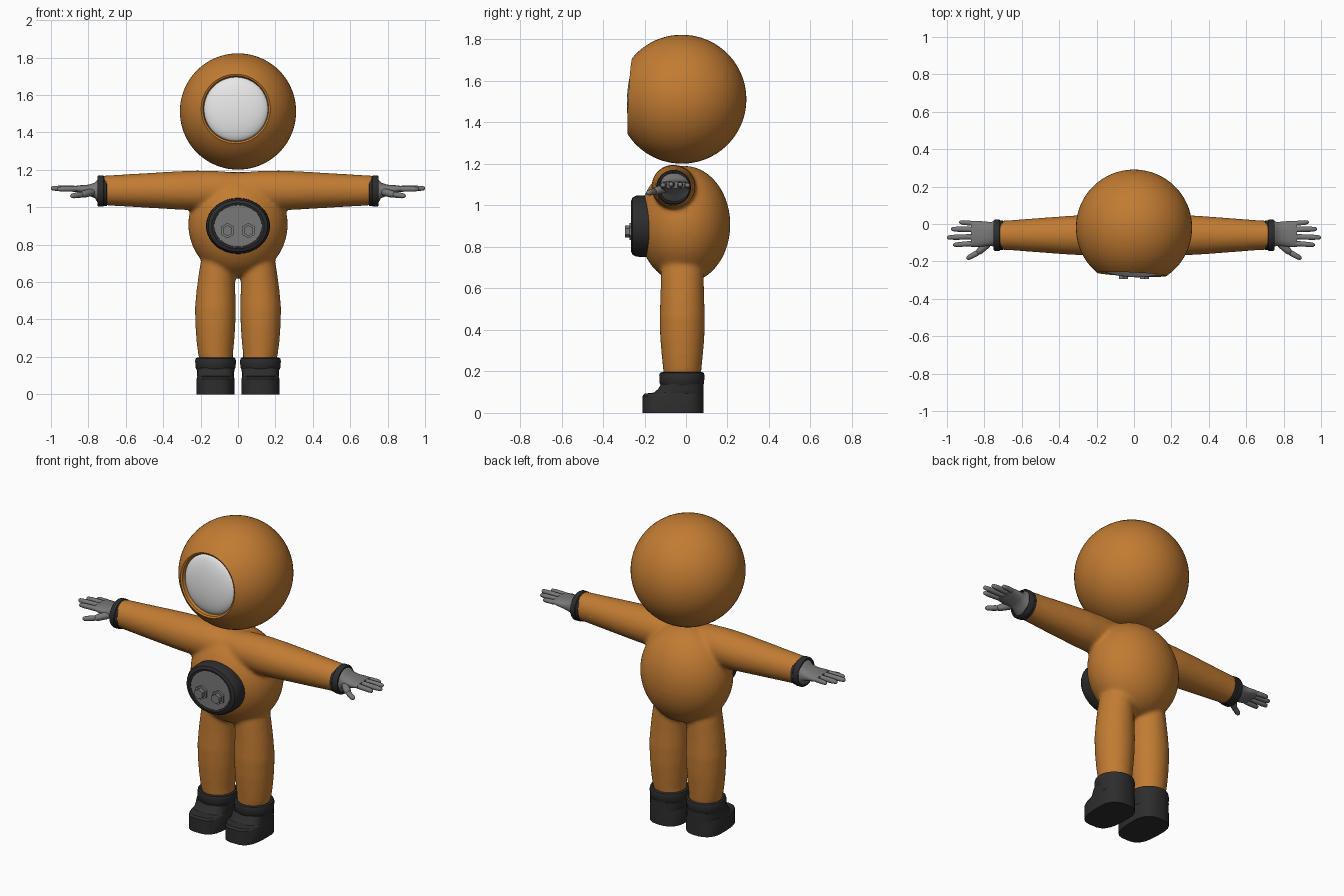
import bpy, bmesh, math
from mathutils import Vector

if "Cube" in bpy.data.objects:
    bpy.data.objects.remove(bpy.data.objects["Cube"])

X, Y, Z = Vector((1, 0, 0)), Vector((0, 1, 0)), Vector((0, 0, 1))


def material(name, rgb):
    m = bpy.data.materials.new(name)
    m.diffuse_color = (*rgb, 1)
    m.use_nodes = True
    m.node_tree.nodes["Principled BSDF"].inputs["Base Color"].default_value = m.diffuse_color
    return m


ORANGE = material("suit_orange", (0.54, 0.20, 0.032))
BLACK = material("rubber_black", (0.026, 0.026, 0.027))
GREY = material("glove_grey", (0.19, 0.19, 0.19))
WHITE = material("visor_white", (0.80, 0.80, 0.80))


def ring(c, u, v, ru, rv, n=24, power=2.0):
    """Closed (super)ellipse of points around c."""
    pts = []
    for i in range(n):
        a = 2 * math.pi * (i + 0.5) / n
        ca, sa = math.cos(a), math.sin(a)
        pts.append(Vector(c) + u * math.copysign(abs(ca) ** (2 / power), ca) * ru
                   + v * math.copysign(abs(sa) ** (2 / power), sa) * rv)
    return pts


def loft(bm, rings, cap=True):
    """Skin consecutive rings with quads and close both ends."""
    rows = [[bm.verts.new(p) for p in r] for r in rings]
    n = len(rows[0])
    faces = []
    for a, b in zip(rows, rows[1:]):
        for i in range(n):
            j = (i + 1) % n
            faces.append(bm.faces.new((a[i], a[j], b[j], b[i])))
    if cap:
        faces += [bm.faces.new(rows[0]), bm.faces.new(rows[-1])]
    bmesh.ops.recalc_face_normals(bm, faces=faces)


def lathe(bm, origin, axis, profile, n=32, sx=1.0, cap=True):
    """Revolve (radius, height) pairs round an axis; sx stretches sideways."""
    axis = Vector(axis).normalized()
    u = axis.cross(Z if abs(axis.z) < 0.9 else X).normalized()
    v = u.cross(axis).normalized()
    loft(bm, [ring(Vector(origin) + axis * h, u, v, r * sx, r, n) for r, h in profile], cap)


def finish(name, bm, mat, angle=35):
    me = bpy.data.meshes.new(name)
    bm.to_mesh(me)
    bm.free()
    ob = bpy.data.objects.new(name, me)
    bpy.context.collection.objects.link(ob)
    me.materials.append(mat)
    if angle:
        bpy.ops.object.select_all(action='DESELECT')
        ob.select_set(True)
        bpy.context.view_layer.objects.active = ob
        bpy.ops.object.shade_smooth_by_angle(angle=math.radians(angle))
    return ob


# Helmet shell with a round face opening and an inward lip
HC, HR = Vector((0, -0.02, 1.512)), 0.311
FACE = Vector((-0.012, -0.249, 0.014))
bm = bmesh.new()
shell = []
for i in range(33):
    a = math.radians(179.5 + (36.6 - 179.5) * i / 32)
    shell.append((HR * math.sin(a), HR * math.cos(a)))
lathe(bm, HC, FACE, shell + [(0.176, 0.244), (0.168, 0.215)], 64)
finish("helmet", bm, ORANGE)

# Bulging visor
bm = bmesh.new()
lathe(bm, HC, FACE, [(0.174 * math.cos(t * math.pi / 20), 0.218 + 0.046 * math.sin(t * math.pi / 20))
                     for t in range(10)] + [(0.002, 0.264)], 48)
finish("visor", bm, WHITE, 60)

# Suit: round torso, arms and legs blended into one skin
bm = bmesh.new()
torso = []
for i in range(25):
    a = math.radians(-89 + 178 * i / 24)
    torso.append(ring((0, -0.008, 0.908 + 0.283 * math.sin(a)), X, Y,
                      0.266 * math.cos(a), 0.222 * math.cos(a), 48))
loft(bm, torso)
ARM = [(0.0, 0.092, 0.095), (0.1, 0.102, 0.104), (0.22, 0.107, 0.107), (0.32, 0.106, 0.103),
       (0.42, 0.099, 0.097), (0.54, 0.09, 0.09), (0.64, 0.082, 0.084), (0.73, 0.077, 0.079)]
LEG = [(0.16, 0.112, 0.086, 0.088), (0.21, 0.120, 0.093, 0.093), (0.28, 0.121, 0.101, 0.1),
       (0.36, 0.121, 0.107, 0.107), (0.46, 0.121, 0.110, 0.110), (0.56, 0.118, 0.104, 0.106),
       (0.66, 0.112, 0.096, 0.104), (0.76, 0.105, 0.085, 0.098)]
for s in (-1, 1):
    loft(bm, [ring((s * x, -0.06, 1.09), Y, Z, ry, rz) for x, ry, rz in ARM])
    loft(bm, [ring((s * x, -0.018, z), X, Y, rx, ry) for z, x, rx, ry in LEG])
suit = finish("suit", bm, ORANGE, None)
rm = suit.modifiers.new("blend", 'REMESH')
rm.mode, rm.voxel_size, rm.use_smooth_shade = 'VOXEL', 0.0105, True
sm = suit.modifiers.new("soften", 'SMOOTH')
sm.factor, sm.iterations = 0.5, 10

# Chest unit: bevelled oval housing, inset panel, two hex knobs
FRONT = (0, -1, 0)
bm = bmesh.new()
lathe(bm, (0, 0, 0.9), FRONT, [(0.146, 0.15), (0.149, 0.21), (0.147, 0.24), (0.138, 0.258),
                               (0.122, 0.265), (0.112, 0.262), (0.108, 0.25)], 48, 1.15)
finish("chest_housing", bm, BLACK)
bm = bmesh.new()
lathe(bm, (0, 0, 0.9), FRONT, [(0.111, 0.245), (0.111, 0.261)], 48, 1.15)
finish("chest_panel", bm, GREY)
for s, side in ((-1, "right"), (1, "left")):
    bm = bmesh.new()
    lathe(bm, (s * 0.056, 0, 0.875), FRONT, [(0.041, 0.255), (0.041, 0.272), (0.029, 0.272),
                                            (0.029, 0.294)], 6)
    finish("chest_knob_" + side, bm, GREY, 20)


def boot_ring(cx, z, front, half, back=0.085, n=24):
    """Boot outline: round heel, squarer toe."""
    pts = []
    for i in range(n):
        a = 2 * math.pi * (i + 0.5) / n
        ca, sa = math.cos(a), math.sin(a)
        p = 2.4 if sa > 0 else 3.2
        x = math.copysign(abs(ca) ** (2 / p), ca) * half
        y = abs(sa) ** (2 / p)
        pts.append(Vector((cx + x, -0.02 + (y * (back + 0.02) if sa > 0 else y * (front + 0.02)), z)))
    return pts


BOOT = [(0.0, -0.21, 0.102), (0.082, -0.21, 0.102), (0.093, -0.20, 0.098), (0.098, -0.155, 0.10),
        (0.115, -0.135, 0.10), (0.14, -0.12, 0.102)]
for s, side in ((-1, "right"), (1, "left")):
    cx = s * 0.12
    # Boot and its padded top
    bm = bmesh.new()
    loft(bm, [boot_ring(cx, z, f, h) for z, f, h in BOOT])
    finish("boot_" + side, bm, BLACK, 30)
    bm = bmesh.new()
    loft(bm, [ring((cx, -0.02, z), X, Y, r, r) for z, r in
              ((0.13, 0.100), (0.142, 0.108), (0.18, 0.110), (0.192, 0.107), (0.197, 0.098), (0.19, 0.085))])
    finish("boot_collar_" + side, bm, BLACK, 40)

    # Wrist cuff
    bm = bmesh.new()
    lathe(bm, (0, -0.06, 1.087), (s, 0, 0), [(0.072, 0.698), (0.08, 0.702), (0.080, 0.716), (0.084, 0.72),
                                           (0.084, 0.744), (0.079, 0.752), (0.071, 0.752), (0.069, 0.742)])
    finish("wrist_cuff_" + side, bm, BLACK, 40)

    # Glove: palm, four fingers and a thumb
    bm = bmesh.new()
    palm = [(0.735, 0.071, 0.071, 1.087), (0.748, 0.070, 0.066, 1.087), (0.765, 0.064, 0.042, 1.09),
            (0.80, 0.067, 0.029, 1.092), (0.84, 0.071, 0.022, 1.096), (0.872, 0.070, 0.015, 1.099)]
    loft(bm, [ring((s * x, -0.053, z), Y, Z, ry, rz, 20, 2.5) for x, ry, rz, z in palm])
    digits = [((0.85, 0.002, 1.097), (0.935, 0.010, 1.096), 0.014),
              ((0.85, -0.030, 1.099), (0.978, -0.027, 1.100), 0.0155),
              ((0.85, -0.068, 1.100), (1.0, -0.072, 1.101), 0.0155),
              ((0.85, -0.103, 1.098), (0.967, -0.112, 1.097), 0.015),
              ((0.775, -0.10, 1.083), (0.84, -0.158, 1.066), 0.021),
              ((0.83, -0.150, 1.068), (0.895, -0.186, 1.060), 0.0155)]
    for a, b, r in digits:
        a, b = (Vector((s * p[0], p[1], p[2])) for p in (a, b))
        length = (b - a).length
        lathe(bm, a, b - a, [(r * 0.8, 0), (r, length * 0.2), (r * 0.92, length * 0.75),
                             (r * 0.72, length - r * 0.4), (r * 0.3, length)], 10)
    finish("glove_" + side, bm, GREY, 50)
